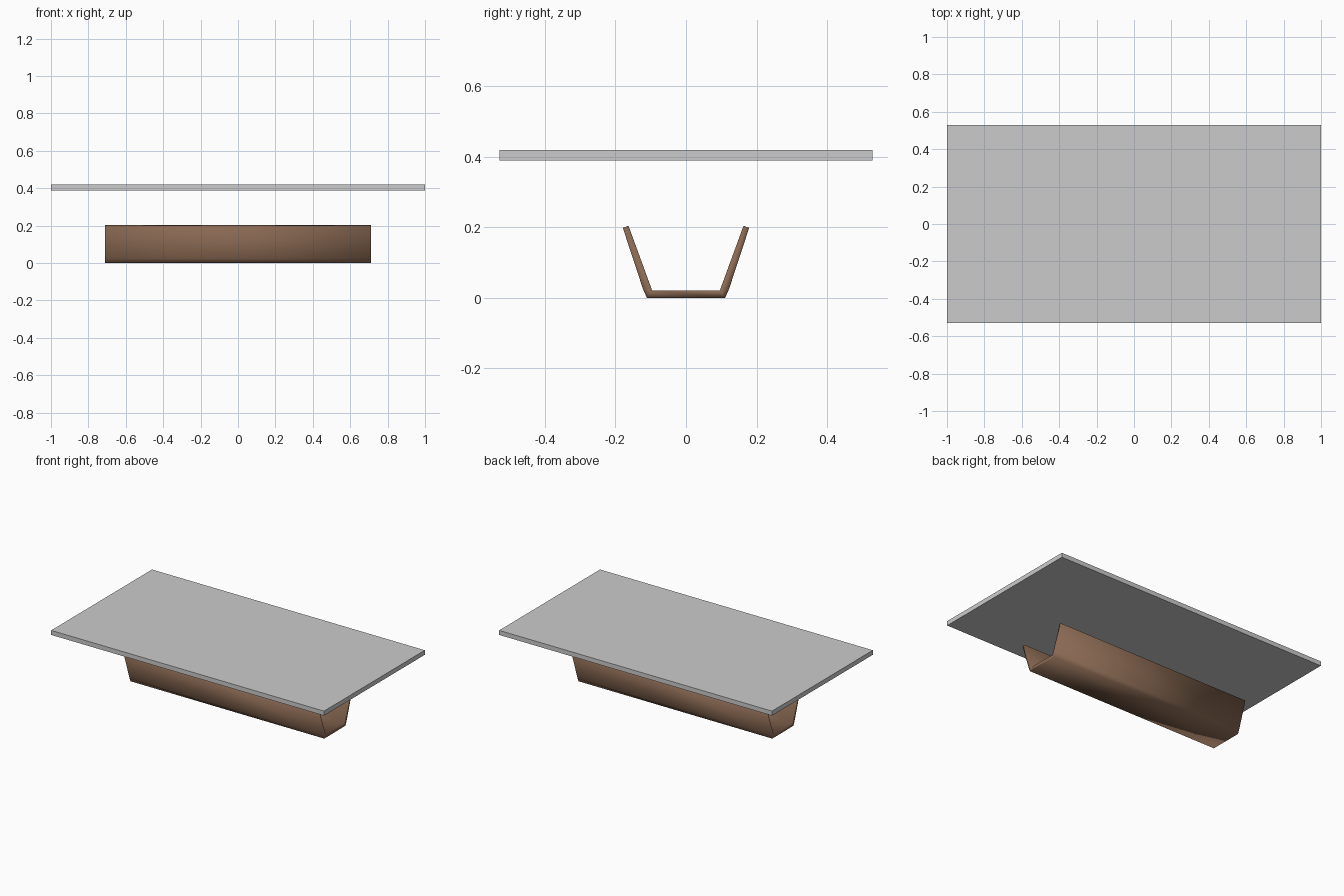
import bpy
import bmesh

cube = bpy.data.objects.get("Cube")
if cube:
    bpy.data.objects.remove(cube)


def material(name, rgb):
    mat = bpy.data.materials.new(name)
    mat.use_nodes = True
    colour = (*rgb, 1.0)
    mat.diffuse_color = colour
    mat.node_tree.nodes["Principled BSDF"].inputs["Base Color"].default_value = colour
    return mat


def add_object(name, bm, mat):
    bmesh.ops.recalc_face_normals(bm, faces=bm.faces)
    mesh = bpy.data.meshes.new(name)
    bm.to_mesh(mesh)
    bm.free()
    mesh.materials.append(mat)
    obj = bpy.data.objects.new(name, mesh)
    bpy.context.collection.objects.link(obj)
    return obj


grey = material("pale_grey", (0.6, 0.6, 0.6))
brown = material("wood_brown", (0.25, 0.14, 0.085))

# Flat table top
bm = bmesh.new()
bmesh.ops.create_cube(bm, size=1.0)
bmesh.ops.scale(bm, vec=(2.0, 1.056, 0.03), verts=bm.verts)
bmesh.ops.translate(bm, vec=(0, 0, 0.404), verts=bm.verts)
add_object("table_top", bm, grey)

# Open-ended trough base: half profile (y, z), mirrored and swept along x
half = [(0.111, 0.0), (0.122, 0.025), (0.179, 0.198), (0.163, 0.204), (0.096, 0.021)]
n = len(half)
profile = half + [(-y, z) for y, z in reversed(half)]
count = len(profile)
bm = bmesh.new()
rings = [[bm.verts.new((x, y, z)) for y, z in profile] for x in (-0.71, 0.0, 0.71)]
for a, b in zip(rings, rings[1:]):
    for i in range(count):
        j = (i + 1) % count
        bm.faces.new((a[i], a[j], b[j], b[i]))

# End caps: two wall quads and a floor quad on each side of the sweep
for ring in (rings[0], rings[-1]):
    for quad in ((1, 2, 3, 4), (8, 7, 6, 5), (0, 4, 5, 9), (0, 1, 4), (9, 5, 8)):
        bm.faces.new([ring[i] for i in quad])
base = add_object("trough_base", bm, brown)
for face in base.data.polygons:
    face.use_smooth = True
